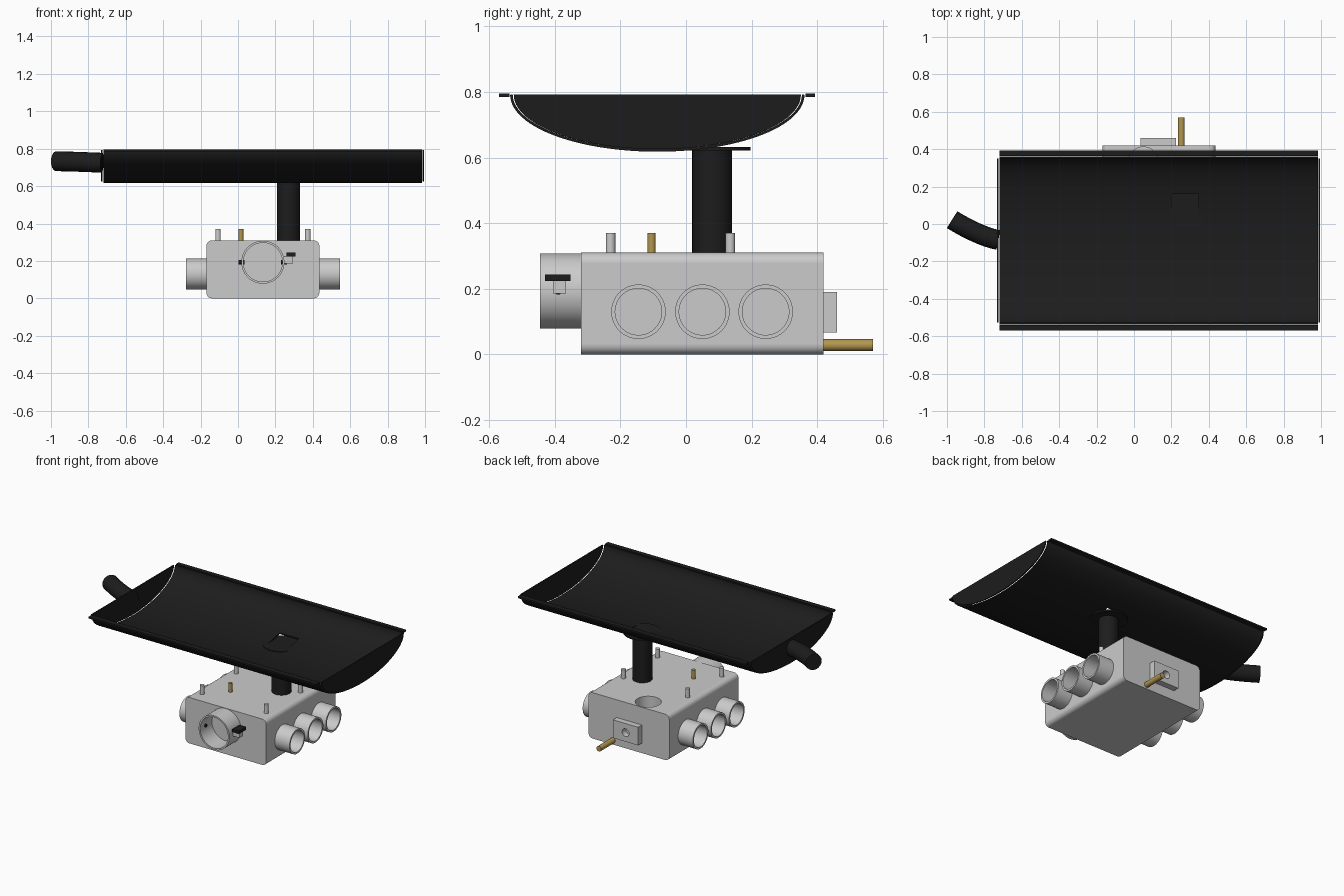
import bpy, bmesh, math
from mathutils import Vector

if "Cube" in bpy.data.objects:
    bpy.data.objects.remove(bpy.data.objects["Cube"])


def material(name, col):
    m = bpy.data.materials.new(name)
    m.diffuse_color = col
    m.use_nodes = True
    m.node_tree.nodes["Principled BSDF"].inputs["Base Color"].default_value = m.diffuse_color
    return m


BLACK = material("black_plastic", (0.012, 0.012, 0.012, 1))
BRASS = material("brass", (0.45, 0.31, 0.08, 1))
CX = 0.133          # centre line of the housing
TY = -0.0875        # centre line of the trough
AXIS = {'x': (0, math.pi / 2, 0), 'y': (math.pi / 2, 0, 0), 'z': (0, 0, 0)}


def smooth(o):
    bpy.ops.object.select_all(action='DESELECT')
    o.select_set(True)
    bpy.context.view_layer.objects.active = o
    bpy.ops.object.shade_smooth_by_angle(angle=math.radians(35))


def finish(name, o, mat=None):
    o.name = name
    if mat:
        o.data.materials.append(mat)
    smooth(o)
    return o


def mesh_object(name, bm, mat=None):
    bmesh.ops.recalc_face_normals(bm, faces=bm.faces)
    me = bpy.data.meshes.new(name)
    bm.to_mesh(me)
    bm.free()
    o = bpy.data.objects.new(name, me)
    bpy.context.collection.objects.link(o)
    return finish(name, o, mat)


def box(name, lo, hi, mat=None):
    lo, hi = Vector(lo), Vector(hi)
    bpy.ops.mesh.primitive_cube_add(size=1, location=(lo + hi) / 2)
    o = bpy.context.object
    o.scale = hi - lo
    bpy.ops.object.transform_apply(location=False, rotation=False, scale=True)
    return finish(name, o, mat)


def rod(name, axis, c, r, length, mat=None):
    bpy.ops.mesh.primitive_cylinder_add(vertices=48, radius=r, depth=length,
                                        location=c, rotation=AXIS[axis])
    return finish(name, bpy.context.object, mat)


def tube(name, axis, c, r_out, r_in, length, mat=None):
    n, h = 64, length / 2
    bm = bmesh.new()
    rings = [[bm.verts.new((r * math.cos(2 * math.pi * i / n), r * math.sin(2 * math.pi * i / n), z))
              for i in range(n)] for r, z in ((r_out, -h), (r_out, h), (r_in, h), (r_in, -h))]
    for k in range(4):
        a, b = rings[k], rings[(k + 1) % 4]
        for i in range(n):
            bm.faces.new((a[i], a[(i + 1) % n], b[(i + 1) % n], b[i]))
    o = mesh_object(name, bm, mat)
    o.location, o.rotation_euler = c, AXIS[axis]
    return o


def apply(o, mod):
    bpy.context.view_layer.objects.active = o
    bpy.ops.object.modifier_apply(modifier=mod.name)


def cut(o, cutter):
    m = o.modifiers.new("cut", 'BOOLEAN')
    m.operation, m.solver, m.object = 'DIFFERENCE', 'EXACT', cutter
    apply(o, m)
    bpy.data.objects.remove(cutter)
    smooth(o)


# housing: long edges rounded, port cut in the top
housing = box("housing", (CX - 0.302, -0.32, 0), (CX + 0.302, 0.42, 0.31))
bm = bmesh.new()
bm.from_mesh(housing.data)
long_edges = [e for e in bm.edges if abs(e.verts[0].co.y - e.verts[1].co.y) > 0.5]
bmesh.ops.bevel(bm, geom=long_edges, offset=0.03, segments=6, profile=0.5, affect='EDGES')
bm.to_mesh(housing.data)
bm.free()
cut(housing, rod("top_port_cutter", 'z', (0.05, 0.332, 0.26), 0.08, 0.2))

# side duct collars, three per side
for side, label in ((-1, "left"), (1, "right")):
    for i, y in enumerate((-0.145, 0.05, 0.243)):
        tube(f"{label}_collar_{i + 1}", 'x', (CX + side * 0.356, y, 0.13), 0.083, 0.071, 0.112)

# front intake collar with damper pins and latch
tube("front_collar", 'y', (CX, -0.3825, 0.193), 0.115, 0.104, 0.127)
for s in (-1, 1):
    rod("damper_pin", 'x', (CX + s * 0.113, -0.39, 0.193), 0.011, 0.032, BLACK)
box("latch_bracket", (0.245, -0.405, 0.185), (0.295, -0.366, 0.226))
box("latch_handle", (0.258, -0.43, 0.224), (0.308, -0.352, 0.244), BLACK)

# mounting pegs and fitting on the top
for x in (-0.107, 0.373):
    for y in (-0.23, 0.135):
        rod("mounting_peg", 'z', (x, y, 0.335), 0.0145, 0.07)
rod("top_brass_fitting", 'z', (0.016, -0.105, 0.335), 0.0125, 0.07, BRASS)

# back plate with cable hole, and brass drain
plate = box("back_plate", (0.036, 0.415, 0.067), (0.225, 0.46, 0.19))
cut(plate, rod("cable_hole_cutter", 'y', (0.13, 0.45, 0.128), 0.026, 0.06))
rod("brass_drain", 'y', (0.253, 0.49, 0.028), 0.018, 0.16, BRASS)


# trough: half-ellipse section swept along x
def half_ellipse(a, b, n=48):
    return [(TY - a * math.cos(math.pi * i / n), 0.792 - b * math.sin(math.pi * i / n))
            for i in range(n + 1)]


bm = bmesh.new()
ends = [[bm.verts.new((x, y, z)) for y, z in half_ellipse(0.445, 0.17)] for x in (-0.72, 0.983)]
for i in range(48):
    bm.faces.new((ends[0][i], ends[0][i + 1], ends[1][i + 1], ends[1][i]))
trough = mesh_object("trough", bm, BLACK)
m = trough.modifiers.new("wall", 'SOLIDIFY')
m.thickness, m.offset = 0.008, 0
apply(trough, m)
cut(trough, box("outlet_cutter", (0.2, 0.0, 0.6), (0.345, 0.16, 0.7)))

# trough end caps
for x, label in ((-0.732, "left"), (0.987, "right")):
    bm = bmesh.new()
    f = bm.faces.new([bm.verts.new((x, y, z)) for y, z in half_ellipse(0.438, 0.166)])
    ext = bmesh.ops.extrude_face_region(bm, geom=[f])
    bmesh.ops.translate(bm, vec=(0.008, 0, 0),
                        verts=[v for v in ext["geom"] if isinstance(v, bmesh.types.BMVert)])
    mesh_object(f"{label}_end_cap", bm, BLACK)

# trough rim lips
box("front_lip", (-0.72, -0.57, 0.785), (0.983, -0.539, 0.796), BLACK)
box("back_lip", (-0.72, 0.364, 0.785), (0.983, 0.394, 0.796), BLACK)

# down pipe and its round flange
rod("down_pipe", 'z', (0.27, 0.08, 0.467), 0.061, 0.316, BLACK)
rod("pipe_flange", 'z', (0.27, 0.08, 0.627), 0.117, 0.01, BLACK)

# bent outlet pipe on the left end
cu = bpy.data.curves.new("outlet_pipe", 'CURVE')
cu.dimensions = '3D'
cu.bevel_depth, cu.bevel_resolution, cu.use_fill_caps = 0.053, 8, True
sp = cu.splines.new('BEZIER')
sp.bezier_points.add(1)
path = (((-0.66, -0.10, 0.725), (-0.727, -0.085, 0.725), (-0.80, -0.072, 0.728)),
        ((-0.90, -0.022, 0.732), (-0.972, 0.023, 0.733), (-1.0, 0.04, 0.733)))
for p, (l, c, r) in zip(sp.bezier_points, path):
    p.handle_left_type = p.handle_right_type = 'FREE'
    p.handle_left, p.co, p.handle_right = l, c, r
pipe = bpy.data.objects.new("outlet_pipe", cu)
bpy.context.collection.objects.link(pipe)
bpy.ops.object.select_all(action='DESELECT')
pipe.select_set(True)
bpy.context.view_layer.objects.active = pipe
bpy.ops.object.convert(target='MESH')
finish("outlet_pipe", bpy.context.object, BLACK)
